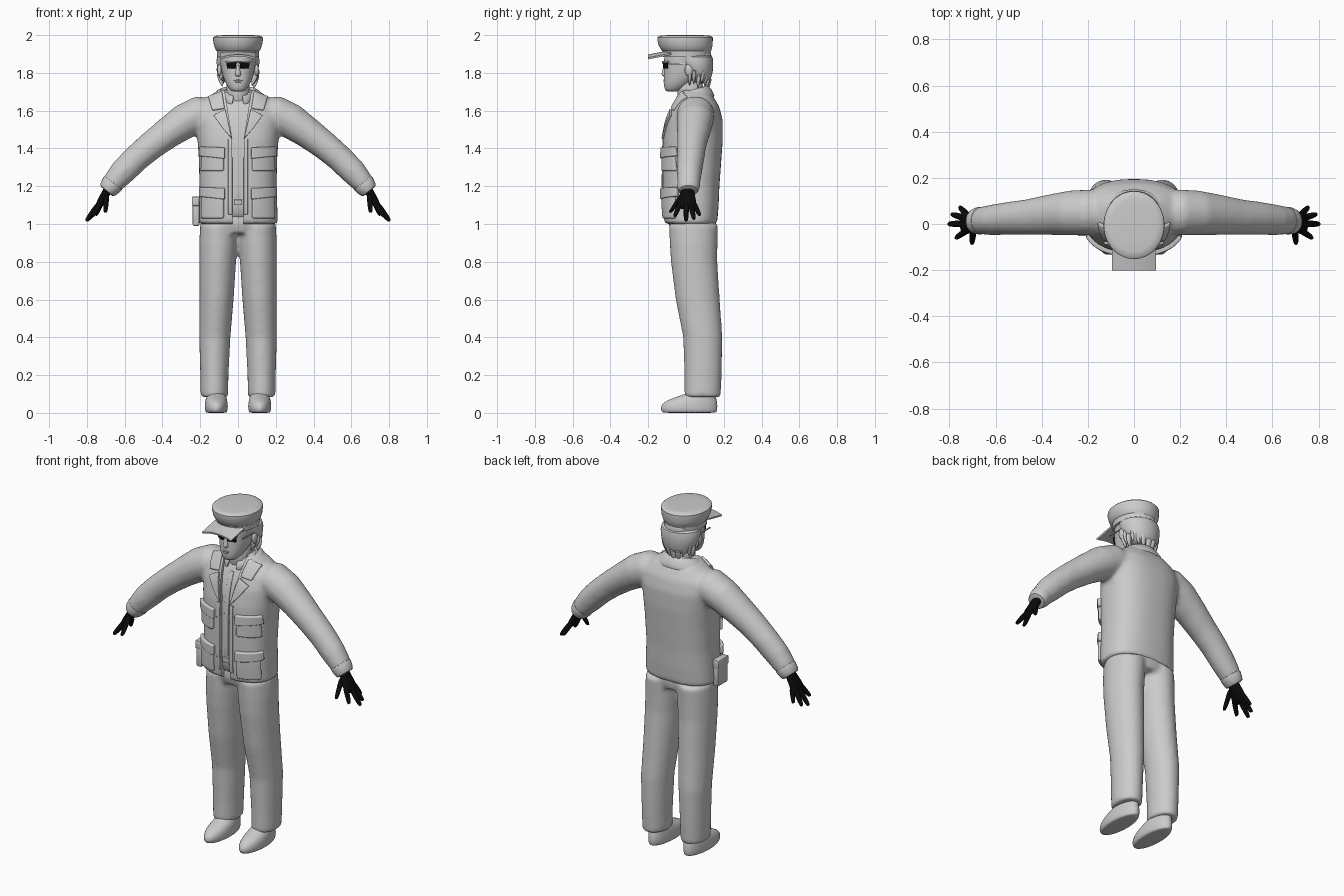
import bpy, bmesh, math, random
from mathutils import Vector
from mathutils.bvhtree import BVHTree

random.seed(4)
cube = bpy.data.objects.get("Cube")
if cube:
    bpy.data.objects.remove(cube)


def material(name, value):
    mat = bpy.data.materials.new(name)
    mat.use_nodes = True
    color = (value, value, value, 1)
    mat.diffuse_color = color
    bsdf = mat.node_tree.nodes["Principled BSDF"]
    bsdf.inputs["Base Color"].default_value = color
    bsdf.inputs["Roughness"].default_value = 0.7
    return mat


GREY = material("light grey cloth", 0.6)
BLACK = material("black leather", 0.003)


def add_loft(bm, rings, segs=24, flat=True, power=2.0, slope=0.0, caps=True):
    """Skin rings of (x, y, z, half width, half depth); flat rings stay level."""
    points = [Vector(r[:3]) for r in rings]
    loops = []
    for i, r in enumerate(rings):
        along = points[min(i + 1, len(rings) - 1)] - points[max(i - 1, 0)]
        side = Vector((1, 0, 0)) if flat else Vector((0, 1, 0)).cross(along).normalized()
        loop = []
        for k in range(segs):
            a = math.tau * k / segs
            c, s = math.cos(a), math.sin(a)
            c = math.copysign(abs(c) ** (2 / power), c)
            s = math.copysign(abs(s) ** (2 / power), s)
            p = points[i] + side * c * r[3] + Vector((0, s * r[4], slope * s * r[4]))
            loop.append(bm.verts.new(p))
        loops.append(loop)
    for low, high in zip(loops, loops[1:]):
        for k in range(segs):
            n = (k + 1) % segs
            bm.faces.new((low[k], low[n], high[n], high[k]))
    if caps:
        bm.faces.new(loops[0][::-1])
        bm.faces.new(loops[-1])


def make(name, bm, mat=GREY):
    bmesh.ops.recalc_face_normals(bm, faces=bm.faces)
    mesh = bpy.data.meshes.new(name)
    bm.to_mesh(mesh)
    bm.free()
    mesh.materials.append(mat)
    ob = bpy.data.objects.new(name, mesh)
    bpy.context.collection.objects.link(ob)
    return ob


def finish(ob, angle=40):
    """Apply the modifiers and shade smooth, keeping hard edges."""
    graph = bpy.context.evaluated_depsgraph_get()
    mesh = bpy.data.meshes.new_from_object(ob.evaluated_get(graph))
    ob.modifiers.clear()
    ob.data = mesh
    mesh.shade_smooth()
    mesh.set_sharp_from_angle(angle=math.radians(angle))
    return ob


def modify(ob, kind, **settings):
    mod = ob.modifiers.new(kind.title(), kind)
    for key, value in settings.items():
        setattr(mod, key, value)


def loft(name, rings, mat=GREY, levels=1, **options):
    bm = bmesh.new()
    add_loft(bm, rings, **options)
    ob = make(name, bm, mat)
    if levels:
        modify(ob, "SUBSURF", levels=levels)
    return finish(ob)


def fuse(ob, size, repeats):
    modify(ob, "REMESH", mode="VOXEL", voxel_size=size)
    modify(ob, "SMOOTH", factor=0.5, iterations=repeats)
    return finish(ob, 60)


def surface(ob):
    return BVHTree.FromObject(ob, bpy.context.evaluated_depsgraph_get())


def patch(name, tree, corners, thick, mat=GREY, n=8):
    """Plate over four (x, z) corners, laid on the front of a surface."""
    bm = bmesh.new()
    bmesh.ops.create_grid(bm, x_segments=n, y_segments=n, size=1)
    a, b, c, d = [Vector(p) for p in corners]
    for v in bm.verts:
        u, w = (v.co.x + 1) / 2, (v.co.y + 1) / 2
        p = a.lerp(b, u).lerp(d.lerp(c, u), w)
        hit = tree.ray_cast(Vector((p.x, -1, p.y)), Vector((0, 1, 0)))[0]
        v.co = (p.x, hit.y if hit else 0.0, p.y)
    ob = make(name, bm, mat)
    modify(ob, "SOLIDIFY", thickness=thick * 2, offset=0)
    modify(ob, "BEVEL", width=min(0.012, thick * 0.6), segments=3)
    return finish(ob, 60)


def ball(name, at, size, mat=GREY):
    bm = bmesh.new()
    bmesh.ops.create_uvsphere(bm, u_segments=20, v_segments=12, radius=1)
    bmesh.ops.scale(bm, vec=size, verts=bm.verts)
    bmesh.ops.translate(bm, vec=at, verts=bm.verts)
    return finish(make(name, bm, mat))


def box(name, at, size, bevel):
    bm = bmesh.new()
    bmesh.ops.create_cube(bm, size=1)
    bmesh.ops.scale(bm, vec=size, verts=bm.verts)
    bmesh.ops.translate(bm, vec=at, verts=bm.verts)
    ob = make(name, bm)
    modify(ob, "BEVEL", width=bevel, segments=2)
    return finish(ob)


def mirrored(rings, s):
    return [(r[0] * s, *r[1:]) for r in rings]


# Jacket: torso and sleeves fused into one skin
torso = [(0, .025, 1.0, .212, .14), (0, .025, 1.1, .208, .148), (0, .026, 1.2, .204, .151),
         (0, .032, 1.35, .208, .156), (0, .037, 1.45, .215, .158), (0, .046, 1.55, .225, .148),
         (0, .052, 1.62, .21, .125), (0, .05, 1.67, .165, .097), (0, .045, 1.71, .1, .075)]
sleeve = [(.12, .05, 1.58, .08, .09), (.2, .05, 1.583, .097, .1), (.28, .048, 1.545, .094, .097),
          (.37, .04, 1.483, .083, .088), (.46, .03, 1.415, .076, .078), (.54, .025, 1.347, .072, .072),
          (.61, .018, 1.277, .07, .067), (.658, .015, 1.222, .06, .061), (.688, .012, 1.185, .045, .05)]
bm = bmesh.new()
add_loft(bm, torso, segs=40, power=2.5)
for s in (1, -1):
    add_loft(bm, mirrored(sleeve, s), flat=False)
jacket = fuse(make("jacket", bm), 0.012, 9)
cloth = surface(jacket)

# Open front of the jacket
outline = [(-.028, .9), (.028, .9), (.032, 1.46), (.085, 1.8), (-.085, 1.8), (-.032, 1.46)]
bm = bmesh.new()
face = bm.faces.new([bm.verts.new((x, -.4, z)) for x, z in outline])
new = bmesh.ops.extrude_face_region(bm, geom=[face])["geom"]
bmesh.ops.translate(bm, vec=(0, .4, 0), verts=[g for g in new if isinstance(g, bmesh.types.BMVert)])
cutter = make("front_opening_cutter", bm)
cutter.hide_render = True
modify(jacket, "BOOLEAN", operation="DIFFERENCE", object=cutter, solver="EXACT")
finish(jacket, 50)
bpy.data.objects.remove(cutter)

# Shirt under the jacket, with a belt buckle
shirt = loft("shirt", [(x, y, z, a - .015, b - .015) for x, y, z, a, b in torso], power=2.5, segs=32)
shirt_skin = surface(shirt)
patch("shirt_placket", shirt_skin, [(-.014, 1.14), (.014, 1.14), (.014, 1.62), (-.014, 1.62)], .004)
patch("belt_buckle", shirt_skin, [(-.022, 1.1), (.022, 1.1), (.022, 1.13), (-.022, 1.13)], .01)


# Collars, open at the front
def collar(name, rings, gap, slope):
    bm = bmesh.new()
    add_loft(bm, rings, segs=40, slope=slope, caps=False)
    front = [v for v in bm.verts if v.co.y < 0.03 and abs(v.co.x) < gap]
    bmesh.ops.delete(bm, geom=front, context="VERTS")
    ob = make(name, bm)
    modify(ob, "SOLIDIFY", thickness=.012, offset=0)
    modify(ob, "SUBSURF", levels=1)
    finish(ob)


collar("jacket_collar", [(0, .045, 1.645, .15, .105), (0, .04, 1.69, .118, .09),
                         (0, .035, 1.715, .093, .078), (0, .03, 1.69, .08, .07)], .07, .25)
collar("shirt_collar", [(0, .02, 1.66, .085, .085), (0, .02, 1.705, .068, .07)], .014, .35)

for s in (1, -1):
    def lay(name, corners, thick):
        patch(name, cloth, [(x * s, z) for x, z in corners], thick)

    # Lapels, front edges and pockets
    lay("collar_leaf", [(.07, 1.61), (.135, 1.6), (.155, 1.67), (.085, 1.7)], .011)
    lay("lapel", [(.032, 1.45), (.075, 1.5), (.128, 1.572), (.066, 1.605)], .011)
    lay("front_edge", [(.029, 1.0), (.052, 1.0), (.052, 1.45), (.031, 1.45)], .005)
    for low, high in ((1.03, 1.16), (1.28, 1.375)):
        lay("pocket", [(.075, low), (.19, low), (.186, high), (.075, high)], .014)
        lay("pocket_flap", [(.068, high - .03), (.194, high - .015),
                            (.192, high + .035), (.068, high + .03)], .019)

    # Cuff and gloved hand
    loft("cuff", mirrored([(.655, .015, 1.225, .06, .061), (.665, .015, 1.212, .061, .062),
                           (.692, .012, 1.178, .05, .055), (.697, .012, 1.172, .044, .048)], s), flat=False)
    loft("glove_palm", mirrored([(.675, .01, 1.21, .024, .032), (.695, .008, 1.17, .023, .035),
                                 (.72, .004, 1.125, .023, .05), (.738, .004, 1.095, .019, .052),
                                 (.748, .004, 1.08, .01, .04)], s), BLACK, flat=False)
    fingers = [((.72, -.025, 1.12), (.772, -.06, 1.04)), ((.735, .002, 1.11), (.804, .0, 1.015)),
               ((.73, .025, 1.11), (.79, .042, 1.025)), ((.72, .038, 1.12), (.755, .072, 1.045)),
               ((.695, -.015, 1.165), (.702, -.084, 1.06))]
    for root, tip in fingers:
        root, tip = Vector(root), Vector(tip)
        steps = [(0, .016), (.4, .015), (.8, .013), (.97, .01), (1, .006)]
        loft("glove_finger", mirrored([(*root.lerp(tip, t), r, r) for t, r in steps], s),
             BLACK, flat=False, segs=12)

    # Shoe
    x = .115 * s
    loft("shoe", [(x, .018, 0, .05, .138), (x, .018, .003, .055, .143), (x, .016, .014, .061, .15),
                  (x, .016, .034, .062, .152), (x, .024, .058, .06, .142), (x, .045, .08, .055, .115),
                  (x, .08, .1, .047, .076), (x, .085, .13, .042, .062)])

    # Ear
    ball("ear", (.098 * s, .015, 1.815), (.012, .022, .032))

# Trousers: hips and legs fused
leg = [(.1, .04, 1.0, .1, .13), (.104, .04, .9, .102, .127), (.108, .043, .8, .098, .123),
       (.114, .062, .6, .091, .117), (.123, .089, .4, .083, .104), (.125, .09, .2, .075, .099),
       (.125, .088, .1, .073, .097), (.125, .088, .083, .07, .095)]
bm = bmesh.new()
add_loft(bm, [(0, .03, 1.14, .17, .11), (0, .035, 1.0, .194, .127), (0, .038, .95, .18, .115)], segs=32)
for s in (1, -1):
    add_loft(bm, mirrored(leg, s))
fuse(make("trousers", bm), 0.011, 8)

# Belt pouch on the right hip
box("belt_pouch", (-.222, -.005, 1.065), (.036, .09, .15), .008)
box("pouch_flap", (-.224, -.005, 1.12), (.04, .096, .05), .006)

# Head and neck
loft("neck", [(0, .03, 1.6, .075, .075), (0, .022, 1.7, .06, .068), (0, .02, 1.8, .062, .07)])
head = loft("head", [(0, -.073, 1.7, .03, .03), (0, -.065, 1.712, .045, .048), (0, -.044, 1.74, .064, .075),
                     (0, -.016, 1.78, .081, .102), (0, .003, 1.82, .09, .119), (0, .01, 1.87, .098, .127),
                     (0, .01, 1.92, .1, .125), (0, .01, 1.95, .08, .1)], power=2.2)
loft("nose", [(0, -.111, 1.78, .012, .012), (0, -.115, 1.79, .018, .017), (0, -.112, 1.81, .012, .015),
              (0, -.104, 1.85, .008, .012)], segs=12)
for z, r in ((1.76, .026), (1.75, .022)):
    ball("lip", (0, -.11, z), (r, .01, .006))

# Dark glasses
skin = surface(head)
for s in (1, -1):
    patch("lens", skin, [(.012 * s, 1.824), (.054 * s, 1.822), (.058 * s, 1.858), (.008 * s, 1.858)], .009, BLACK)
    box("glasses_arm", (.096 * s, -.04, 1.848), (.006, .1, .007), .001)
patch("glasses_frame", skin, [(-.062, 1.856), (.062, 1.856), (.062, 1.863), (-.062, 1.863)], .011)

# Hair with ragged pointed locks along the lower rim
loft("hair", [(0, .075, 1.74, .062, .04), (0, .068, 1.77, .088, .066), (0, .058, 1.81, .108, .086),
              (0, .048, 1.86, .118, .098), (0, .03, 1.91, .113, .113)])
for k in range(13):
    a = math.pi * (k / 12 * 1.24 - .12)
    c, s = math.cos(a), math.sin(a)
    z = 1.775 - .035 * max(s, 0) + random.uniform(-.02, .025)
    swing = random.uniform(-.012, .012)
    loft("hair_lock", [(c * .088 + swing, .045 + s * .068, z - .035, .002, .002),
                       (c * .094, .045 + s * .07, z, .017, .012),
                       (c * .1, .05 + s * .08, z + .05, .022, .012)], segs=8)

# Cap: band, flared crown and peak
loft("cap_crown", [(0, .004, 1.885, .11, .126), (0, .003, 1.916, .112, .128), (0, .002, 1.92, .117, .132),
                   (0, -.002, 1.945, .127, .142), (0, -.005, 1.975, .132, .147), (0, -.005, 1.988, .131, .147),
                   (0, -.005, 1.996, .122, .138), (0, -.005, 1.999, .1, .115), (0, -.005, 2.0, .05, .06)],
     levels=0, segs=48)
bm = bmesh.new()
bmesh.ops.create_grid(bm, x_segments=12, y_segments=6, size=1)
for v in bm.verts:
    x, y = v.co.x * .094, -.14 + v.co.y * .06
    v.co = (x, y, 1.914 + .2 * (y + .09) - 1.8 * x * x)
peak = make("cap_peak", bm)
modify(peak, "SOLIDIFY", thickness=.01, offset=0)
finish(peak)
